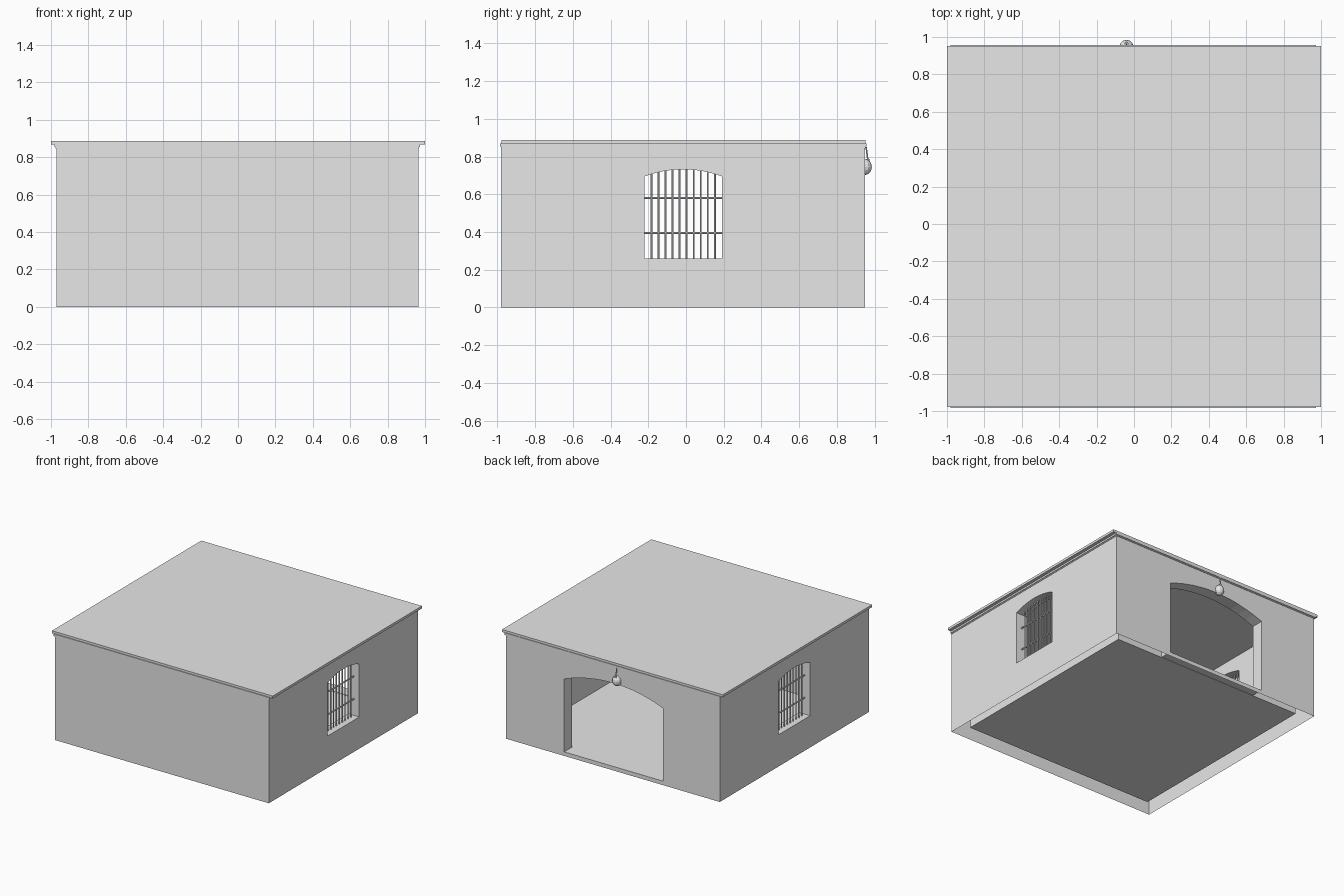
import bpy, bmesh, math
from mathutils import Vector

cube = bpy.data.objects.get("Cube")
if cube:
    bpy.data.objects.remove(cube, do_unlink=True)

plaster = bpy.data.materials.new("pale_grey_plaster")
plaster.use_nodes = True
GREY = (0.8, 0.8, 0.8, 1)
plaster.diffuse_color = GREY
plaster.node_tree.nodes["Principled BSDF"].inputs["Base Color"].default_value = GREY


def finish(name, bm):
    bmesh.ops.recalc_face_normals(bm, faces=bm.faces)
    mesh = bpy.data.meshes.new(name)
    bm.to_mesh(mesh)
    bm.free()
    mesh.materials.append(plaster)
    obj = bpy.data.objects.new(name, mesh)
    bpy.context.collection.objects.link(obj)
    return obj


def box(name, x, y, z):
    bm = bmesh.new()
    bmesh.ops.create_cube(bm, size=1)
    for v in bm.verts:
        v.co = [r[0] + (c + 0.5) * (r[1] - r[0]) for c, r in zip(v.co, (x, y, z))]
    return finish(name, bm)


def arch_height(offset, half, spring, rise):
    radius = (half ** 2 + rise ** 2) / (2 * rise)
    return spring + rise - radius + math.sqrt(radius ** 2 - offset ** 2)


def arch_prism(name, centre, half, base, spring, rise, axis, span):
    """Arched opening shape pushed along the x or y axis."""
    steps = 12
    offsets = [half * (1 - 2 * i / steps) for i in range(steps + 1)]
    profile = [(-half, base), (half, base)]
    profile += [(o, arch_height(o, half, spring, rise)) for o in offsets]
    bm = bmesh.new()
    if axis == "x":
        verts = [bm.verts.new((span[0], centre + u, z)) for u, z in profile]
        push = Vector((span[1] - span[0], 0, 0))
    else:
        verts = [bm.verts.new((centre + u, span[0], z)) for u, z in profile]
        push = Vector((0, span[1] - span[0], 0))
    face = bm.faces.new(verts)
    out = bmesh.ops.extrude_face_region(bm, geom=[face])
    new_verts = [g for g in out["geom"] if isinstance(g, bmesh.types.BMVert)]
    bmesh.ops.translate(bm, verts=new_verts, vec=push)
    return finish(name, bm)


def rod(bm, start, end, radius, sides=8):
    a, b = Vector(start), Vector(end)
    turn = (b - a).to_track_quat("Z", "Y").to_matrix().to_4x4()
    turn.translation = (a + b) / 2
    bmesh.ops.create_cone(bm, cap_ends=True, segments=sides, radius1=radius,
                          radius2=radius, depth=(b - a).length, matrix=turn)


# Main dimensions
X0, X1 = -0.97, 0.965
Y0, Y1 = -0.98, 0.948
THICK, WALL_TOP, FLOOR = 0.1, 0.85, 0.03
WIN_Y, WIN_HALF, WIN_BASE, WIN_SPRING, WIN_RISE = -0.015, 0.205, 0.26, 0.695, 0.037

# Walls, hollowed out, with one doorway and a window through each side
walls = box("walls_and_floor", (X0, X1), (Y0, Y1), (0, WALL_TOP))
cutters = [
    box("room_cutter", (X0 + THICK, X1 - THICK), (Y0 + THICK, Y1 - THICK), (FLOOR, 0.83)),
    arch_prism("window_cutter", WIN_Y, WIN_HALF, WIN_BASE, WIN_SPRING, WIN_RISE, "x", (-1.2, 1.2)),
    arch_prism("door_cutter", -0.007, 0.447, FLOOR + 0.003, 0.63, 0.085, "y", (0.5, 1.2)),
]
for cutter in cutters:
    cutter.hide_render = True
    mod = walls.modifiers.new(cutter.name, "BOOLEAN")
    mod.operation = "DIFFERENCE"
    mod.solver = "EXACT"
    mod.object = cutter
bpy.context.view_layer.update()
graph = bpy.context.evaluated_depsgraph_get()
cut_mesh = bpy.data.meshes.new_from_object(walls.evaluated_get(graph))
walls.modifiers.clear()
walls.data = cut_mesh
for cutter in cutters:
    bpy.data.objects.remove(cutter, do_unlink=True)

# Open underside: wall cavities and the back of the floor show from below
bm = bmesh.new()
bm.from_mesh(walls.data)
under = [f for f in bm.faces if f.calc_center_median().z < 0.001]
bmesh.ops.delete(bm, geom=under, context="FACES")
# Close the base of the floor just beneath its top surface
corners = [(X0 + THICK, Y0 + THICK), (X1 - THICK, Y0 + THICK),
           (X1 - THICK, Y1 - THICK), (X0 + THICK, Y1 - THICK)]
bm.faces.new([bm.verts.new((x, y, FLOOR - 0.002)) for x, y in reversed(corners)])
bm.to_mesh(walls.data)
bm.free()

# Cornice and roof slab
box("cornice_lower", (X0 - 0.005, X1 + 0.003), (Y0 - 0.002, Y1 + 0.004), (0.845, 0.853))
box("cornice_upper", (X0 - 0.01, X1 + 0.008), (Y0 - 0.005, Y1 + 0.009), (0.853, 0.869))
box("roof_slab", (-1, 1), (Y0 + 0.001, Y1 + 0.004), (0.867, 0.887))

# Window grilles
for side, x in (("left", X1 - THICK / 2), ("right", X0 + THICK / 2)):
    bm = bmesh.new()
    gap = 2 * WIN_HALF / 11
    for i in range(1, 11):
        offset = -WIN_HALF + gap * i
        top = arch_height(offset, WIN_HALF, WIN_SPRING, WIN_RISE)
        rod(bm, (x, WIN_Y + offset, WIN_BASE - 0.005), (x, WIN_Y + offset, top + 0.005), 0.005)
    for z in (0.395, 0.58):
        rod(bm, (x, WIN_Y - WIN_HALF - 0.005, z), (x, WIN_Y + WIN_HALF + 0.005, z), 0.006)
    finish(side + "_window_grille", bm)

# Hanging lantern over the doorway
LAMP = Vector((-0.04, 0.948, 0.745))
bm = bmesh.new()
bmesh.ops.create_uvsphere(bm, u_segments=12, v_segments=8, radius=0.037)
for v in bm.verts:
    v.co.z *= 1.15
bmesh.ops.translate(bm, verts=bm.verts, vec=LAMP)
finish("lantern_globe", bm)
bm = bmesh.new()
top = LAMP + Vector((0, 0.016, 0.035))
rod(bm, (LAMP.x, 0.955, 0.85), top, 0.004, 6)
rod(bm, top - Vector((0, 0, 0.008)), top + Vector((0, 0, 0.008)), 0.01)
finish("lantern_hanger", bm)
